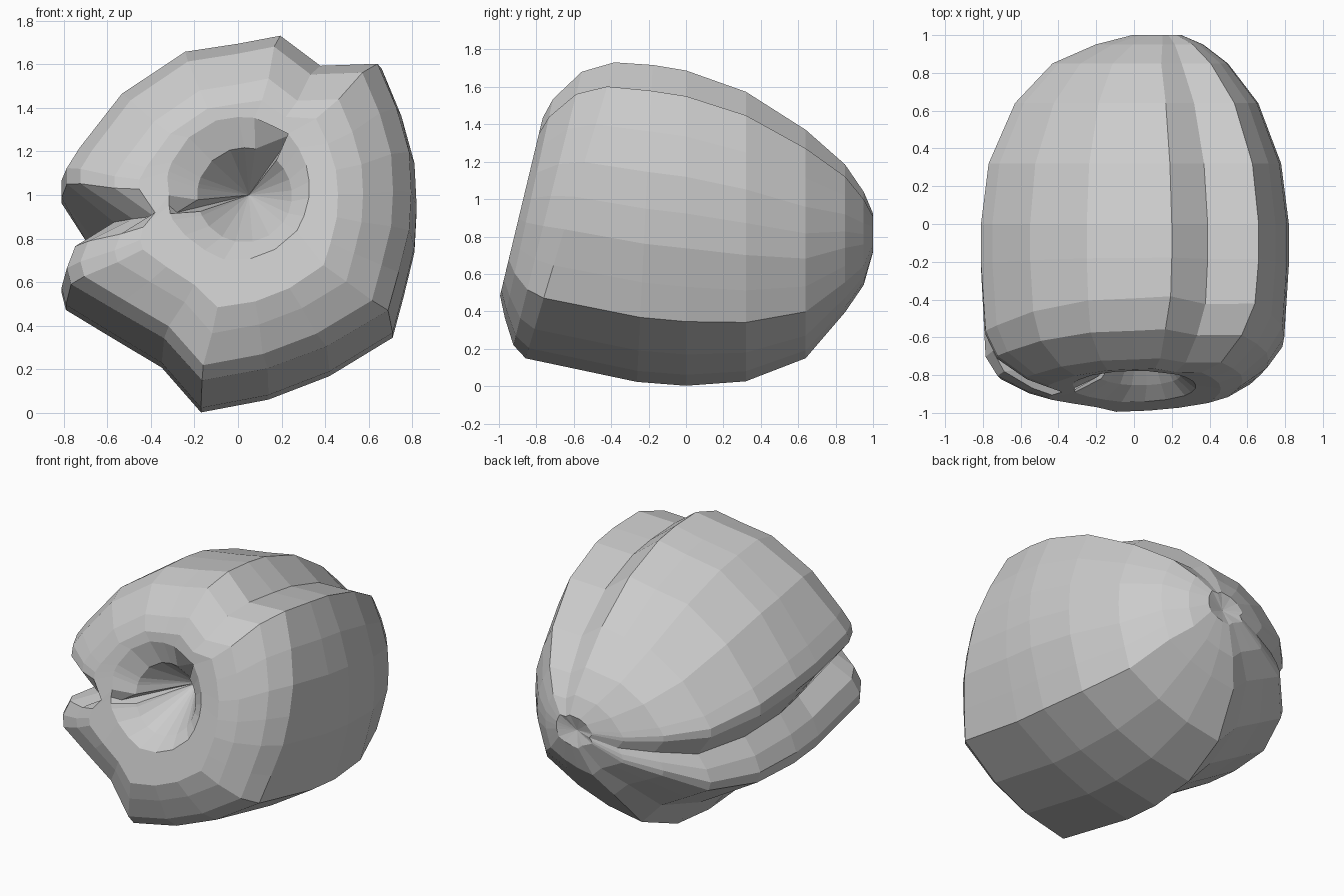
import bpy, bmesh, math

if "Cube" in bpy.data.objects:
    bpy.data.objects.remove(bpy.data.objects["Cube"])

# Cross-section (x, z about the bud axis): three overlapping petals with stepped edges
SECTION = [(.20, .86), (.39, .71), (.66, .72), (.75, .50), (.81, .28), (.82, .08), (.81, -.11),
           (.76, -.32), (.71, -.51), (.42, -.69), (.14, -.80), (-.17, -.86),      # right petal
           (-.35, -.65), (-.58, -.51), (-.79, -.38), (-.81, -.30), (-.77, -.19),  # lower petal
           (-.69, -.07),                                                          # left groove
           (-.81, .12), (-.81, .20), (-.75, .30), (-.55, .57), (-.25, .78), (0, .82)]
RIGHT_SLIT, LEFT_SLIT, GROOVE = 1, 16, 17

# Rings from back to front: y, y-slope over z, centre x, centre z, scale x, scale z,
# roundness (blend to a circle), groove pull
RINGS = [
    (1.0, 0, .12, .82, .16, .12, 0, 1),
    (.95, 0, .08, .79, .35, .29, 0, 1),
    (.85, 0, .03, .79, .57, .46, 0, 1),
    (.64, 0, .01, .76, .79, .71, 0, 1),
    (.32, 0, 0, .80, .95, .90, 0, 1),
    (0, 0, 0, .845, 1, .98, 0, 1),
    (-.22, .05, 0, .87, 1, .985, 0, .97),
    (-.62, .30, 0, .94, .97, .92, 0, .85),
    (-.74, .25, -.01, .95, .88, .85, 0, .78),
    (-.84, .22, 0, .95, .70, .68, 0, .80),
    (-.88, .24, 0, .96, .56, .56, .2, .95),
    (-.86, .25, 0, 1.03, .40, .40, .8, 1),
    (-.80, .25, .03, 1.0, .265, .265, 1, 1),
]
LIP = 12

bm = bmesh.new()
loops = []
for i, (y, slope, cx, cz, sx, sz, rnd, pull) in enumerate(RINGS):
    loop = []
    for k, (px, pz) in enumerate(SECTION):
        d = math.hypot(px, pz)
        x = px * (1 - rnd) + .82 * px / d * rnd
        z = pz * (1 - rnd) + .82 * pz / d * rnd
        if k == GROOVE:
            x *= pull
        x, z = cx + x * sx, cz + z * sz
        # Small slits cut into the lip of the central hole
        if i == LIP and k == RIGHT_SLIT:
            x, z = .25, 1.28
        if i == LIP and k == LEFT_SLIT:
            x, z = -.28, .92
        loop.append(bm.verts.new((x, y + slope * (z - cz), z)))
    loops.append(loop)

# Skin between neighbouring rings
n = len(SECTION)
for a, b in zip(loops, loops[1:]):
    for k in range(n):
        j = (k + 1) % n
        bm.faces.new((a[k], a[j], b[j], b[k]))


# Fans closing the dimpled back tip and the conical hole
def fan(loop, point):
    c = bm.verts.new(point)
    for k in range(n):
        bm.faces.new((loop[k], loop[(k + 1) % n], c))


fan(loops[0], (.12, .97, .82))
fan(loops[-1], (.05, -.50, 1.0))
bmesh.ops.recalc_face_normals(bm, faces=bm.faces[:])

mesh = bpy.data.meshes.new("petal_bud")
bm.to_mesh(mesh)
bm.free()
bud = bpy.data.objects.new("petal_bud", mesh)
bpy.context.collection.objects.link(bud)
